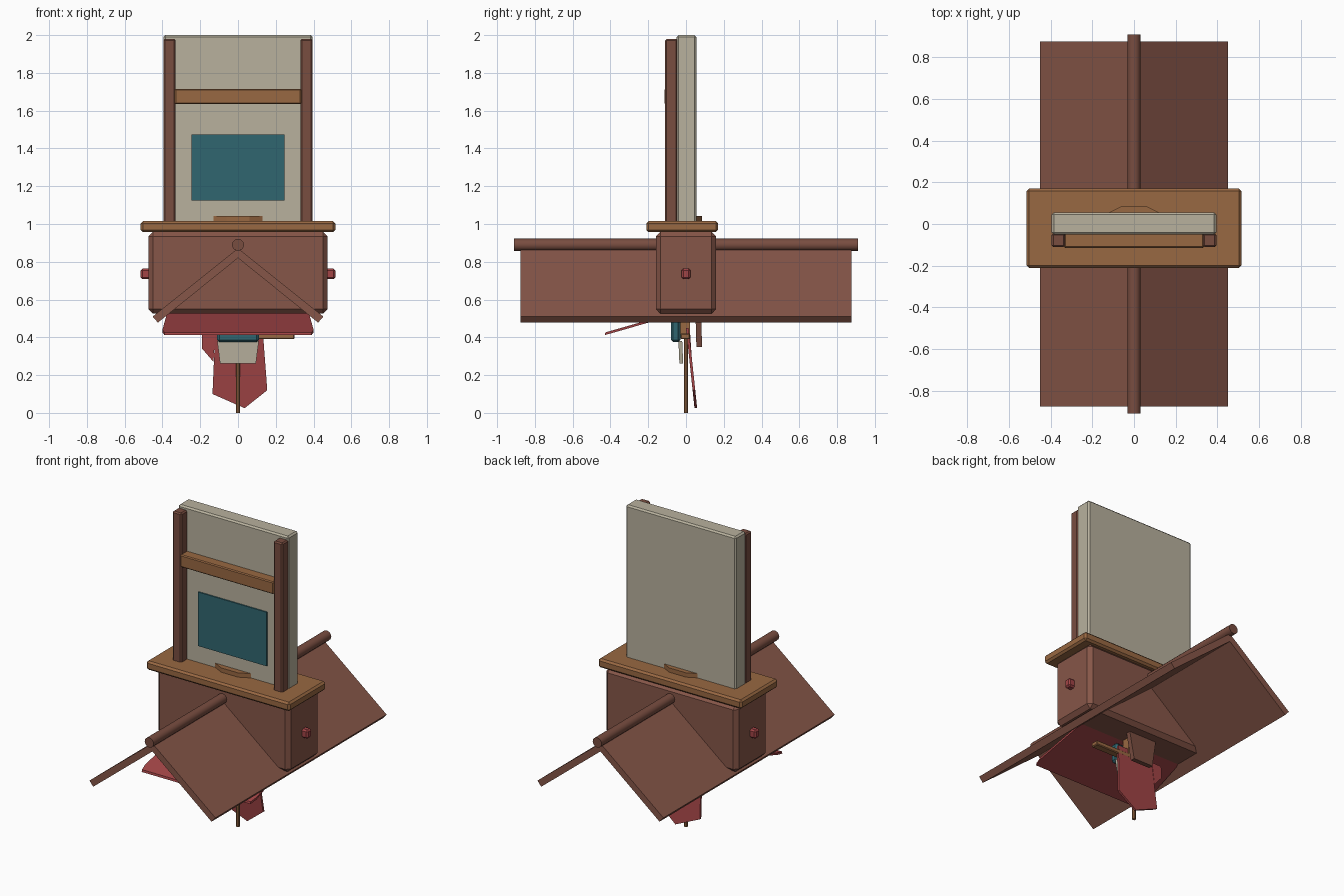
import bpy, bmesh, math
from mathutils import Vector

cube = bpy.data.objects.get("Cube")
if cube:
    bpy.data.objects.remove(cube, do_unlink=True)


def material(name, r, g, b):
    m = bpy.data.materials.new(name)
    m.use_nodes = True
    m.diffuse_color = (r, g, b, 1)
    m.node_tree.nodes["Principled BSDF"].inputs["Base Color"].default_value = (r, g, b, 1)
    return m


BROWN = material("red brown wood", 0.24, 0.093, 0.065)
DARK = material("dark brown wood", 0.19, 0.074, 0.051)
TAN = material("tan wood", 0.315, 0.138, 0.054)
CREAM = material("cream", 0.48, 0.44, 0.34)
TEAL = material("teal", 0.03, 0.133, 0.162)
RED = material("faded red", 0.36, 0.058, 0.061)


def finish(name, bm, mat, bevel=0):
    bmesh.ops.recalc_face_normals(bm, faces=bm.faces)
    mesh = bpy.data.meshes.new(name)
    bm.to_mesh(mesh)
    bm.free()
    mesh.materials.append(mat)
    obj = bpy.data.objects.new(name, mesh)
    bpy.context.collection.objects.link(obj)
    if bevel:
        mod = obj.modifiers.new("edge bevel", 'BEVEL')
        mod.width = bevel
        mod.segments = 1
    return obj


def box(name, x, y, z, mat, bevel=0):
    """Box spanning the given (low, high) ranges."""
    bm = bmesh.new()
    bmesh.ops.create_cube(bm, size=1)
    for v in bm.verts:
        v.co = [(r[0] + r[1]) / 2 + c * (r[1] - r[0]) for c, r in zip(v.co, (x, y, z))]
    return finish(name, bm, mat, bevel)


def prism(name, points, offset, mat, bevel=0):
    """Flat outline in space, extruded by a vector."""
    bm = bmesh.new()
    face = bm.faces.new([bm.verts.new(p) for p in points])
    new = bmesh.ops.extrude_face_region(bm, geom=[face])["geom"]
    bmesh.ops.translate(bm, vec=Vector(offset),
                        verts=[g for g in new if isinstance(g, bmesh.types.BMVert)])
    return finish(name, bm, mat, bevel)


def rod(name, start, end, radius, sides, mat):
    a, b = Vector(start), Vector(end)
    bm = bmesh.new()
    bmesh.ops.create_cone(bm, cap_ends=True, segments=sides, radius1=radius,
                          radius2=radius, depth=(b - a).length)
    turn = Vector((0, 0, 1)).rotation_difference(b - a)
    for v in bm.verts:
        v.co = turn @ v.co + (a + b) / 2
    return finish(name, bm, mat)


# Central body and shelf
box("body", (-0.475, 0.475), (-0.16, 0.16), (0.525, 0.96), BROWN, 0.025)
box("shelf", (-0.515, 0.515), (-0.21, 0.17), (0.957, 1.015), TAN, 0.012)

# Upright board with its frame and plate
box("back_board", (-0.395, 0.395), (-0.05, 0.055), (1.0, 2.0), CREAM, 0.01)
box("cross_rail", (-0.335, 0.335), (-0.115, -0.045), (1.635, 1.715), TAN, 0.006)
box("board_plate", (-0.245, 0.245), (-0.058, -0.049), (1.125, 1.475), TEAL)

# Low foot showing on both faces of the board
half = [(-0.13, 0.05), (-0.06, 0.085), (0.06, 0.085), (0.13, 0.05)]
outline = half + [(-x, -y) for x, y in half]
prism("board_foot", [(x, y, 1.01) for x, y in outline], (0, 0, 0.033), TAN)

# Mirrored posts, side knobs and roof slabs
for side, s in (("left", 1), ("right", -1)):
    box(side + "_post", sorted((s * 0.33, s * 0.395)), (-0.11, -0.045), (1.0, 1.98), DARK, 0.008)
    box(side + "_knob", sorted((s * 0.46, s * 0.515)), (-0.023, 0.023), (0.708, 0.765), RED, 0.01)
    slope = [(0, 0.872), (0.452, 0.51), (0.424, 0.478), (0, 0.82)]
    prism(side + "_roof_slab", [(s * x, -0.877, z) for x, z in slope], (0, 1.754, 0), BROWN)

ridge = rod("roof_ridge", (0, -0.91, 0.89), (0, 0.91, 0.89), 0.032, 12, DARK)

# Sloping red flap under the front
prism("front_flap",
      [(-0.39, -0.43, 0.412), (0.39, -0.43, 0.412), (0.4, -0.38, 0.426),
       (0.37, 0.0, 0.535), (-0.37, 0.0, 0.535), (-0.4, -0.38, 0.426)],
      (0, 0.003, 0.014), RED)

# Hanging figure under the body
box("perch", (-0.1, 0.3), (-0.03, 0.02), (0.39, 0.42), TAN, 0.005)
box("hanger", (-0.06, 0.06), (-0.03, 0.02), (0.4, 0.53), TAN)
box("figure_chest", (-0.11, 0.11), (-0.08, -0.03), (0.375, 0.5), TEAL, 0.012)
prism("figure_bib", [(-0.11, -0.04, 0.38), (0.11, -0.04, 0.38),
                     (0.095, -0.035, 0.262), (-0.095, -0.035, 0.262)],
      (0, 0.02, 0), CREAM)
prism("tail", [(-0.12, 0.0, 0.45), (0.13, 0.0, 0.45), (0.155, 0.035, 0.12),
               (0.035, 0.045, 0.025), (-0.135, 0.037, 0.1)],
      (0, 0.014, 0), RED)
prism("side_feather", [(-0.19, 0.01, 0.42), (-0.12, 0.01, 0.42),
                       (-0.13, 0.02, 0.27), (-0.19, 0.015, 0.34)],
      (0, 0.012, 0), RED)
prism("rear_feather", [(-0.1, 0.05, 0.53), (0.1, 0.05, 0.53),
                       (0.07, 0.055, 0.35), (-0.07, 0.055, 0.35)],
      (0, 0.03, 0), DARK)
rod("lower_stick", (0, 0, 0), (0, 0, 0.5), 0.011, 8, TAN)

# Smooth shading for the round ridge
bpy.context.view_layer.objects.active = ridge
ridge.select_set(True)
bpy.ops.object.shade_smooth_by_angle(angle=math.radians(35))
